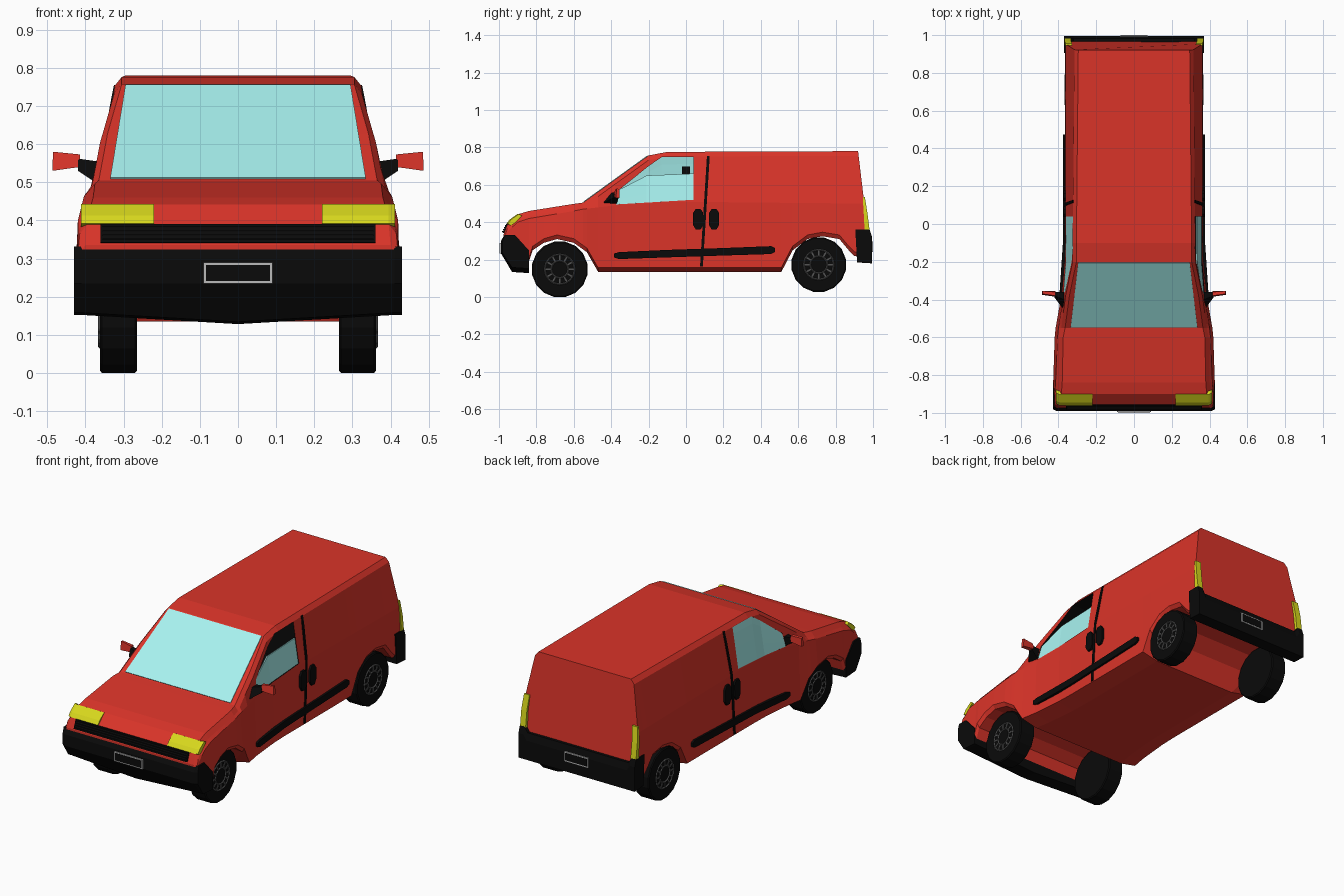
import bpy, bmesh, math
from mathutils import Vector

if "Cube" in bpy.data.objects:
    bpy.data.objects.remove(bpy.data.objects["Cube"])


def material(name, rgb):
    m = bpy.data.materials.new(name)
    m.diffuse_color = (*rgb, 1)
    m.use_nodes = True
    m.node_tree.nodes["Principled BSDF"].inputs["Base Color"].default_value = m.diffuse_color
    return m


RED = material("red_paint", (0.70, 0.034, 0.022))
BLACK = material("black_plastic", (0.003, 0.003, 0.003))
GLASS = material("glass", (0.39, 0.89, 0.87))
YELLOW = material("lamp_yellow", (0.68, 0.68, 0.012))
SILVER = material("silver", (0.5, 0.5, 0.5))
GREY = material("rim_grey", (0.09, 0.09, 0.09))


def mesh_object(name, verts, faces, mat):
    me = bpy.data.meshes.new(name)
    me.from_pydata([tuple(v) for v in verts], [], faces)
    bm = bmesh.new()
    bm.from_mesh(me)
    bmesh.ops.recalc_face_normals(bm, faces=bm.faces)
    bm.to_mesh(me)
    bm.free()
    me.materials.append(mat)
    ob = bpy.data.objects.new(name, me)
    bpy.context.collection.objects.link(ob)
    return ob


def loft(name, rings, mat):
    n = len(rings[0])
    verts = [v for r in rings for v in r]
    faces = [(i * n + j, i * n + (j + 1) % n, (i + 1) * n + (j + 1) % n, (i + 1) * n + j)
             for i in range(len(rings) - 1) for j in range(n)]
    faces += [tuple(range(n)), tuple(range(len(verts) - n, len(verts)))]
    return mesh_object(name, verts, faces, mat)


def prism(name, profile, x0, x1, mat):
    return loft(name, [[(x, y, z) for y, z in profile] for x in (x0, x1)], mat)


def box(name, loc, size, mat):
    prof = [(loc[1] + a * size[1] / 2, loc[2] + b * size[2] / 2)
            for a, b in ((-1, -1), (1, -1), (1, 1), (-1, 1))]
    return prism(name, prof, loc[0] - size[0] / 2, loc[0] + size[0] / 2, mat)


def lerp(table, y):
    for a, b in zip(table, table[1:]):
        if y <= b[0]:
            t = max(0, (y - a[0]) / (b[0] - a[0]))
            return [p + (q - p) * t for p, q in zip(a[1:], b[1:])]
    return list(table[-1][1:])


# Body shape: y, sill half width, belt height, belt half width, top height, top half width
UPPER = [(-.975, .415, .305, .42, .335, .42), (-.955, .42, .35, .42, .39, .415),
         (-.90, .425, .40, .42, .442, .405), (-.84, .428, .42, .415, .46, .40),
         (-.60, .42, .46, .405, .498, .395), (-.55, .415, .47, .40, .505, .385),
         (-.38, .385, .49, .375, .628, .362), (-.20, .368, .50, .362, .757, .325),
         (-.10, .365, .51, .362, .776, .325), (.92, .365, .50, .362, .78, .315)]
# Underside with wheel arches: y, z
LOWER = [(-.975, .265), (-.93, .22), (-.84, .19), (-.82, .25), (-.76, .29), (-.69, .31),
         (-.60, .29), (-.53, .24), (-.47, .135), (.51, .135), (.57, .25), (.65, .31),
         (.73, .325), (.82, .31), (.87, .25), (.90, .22), (.92, .22)]


def section(y):
    w, zb, wb, zt, wt = lerp(UPPER, y)
    z0 = lerp(LOWER, y)[0]
    inset = .1 if z0 < .14 else .015  # floor edge tucks in between the wheels
    return [(w - inset, z0), (w, z0 + .022), (wb, zb), (wt, zt - .025), (wt - .02, zt)]


def side_x(y, z):
    return lerp([(b, a) for a, b in section(y)], z)[0]


rings = []
for y in sorted({r[0] for r in UPPER} | {r[0] for r in LOWER}):
    half = section(y)
    ring = [(x, y, z) for x, z in half] + [(-x, y, z) for x, z in reversed(half)]
    if y == .92:  # sloping tailgate
        ring = [(x, y + min(.055, .05 * (.78 - z) / .42), z) for x, _, z in ring]
    rings.append(ring)
body = loft("body", rings, RED)

# Cabin opening through both front doors
cutter = prism("cabin_cutter", [(-.375, .495), (.04, .52), (.04, .75), (-.13, .748),
                                (-.2, .70), (-.355, .575)], -.6, .6, BLACK)
cutter.hide_render = True
mod = body.modifiers.new("cabin", "BOOLEAN")
mod.object, mod.operation, mod.solver = cutter, "DIFFERENCE", "EXACT"
mod.material_mode = "TRANSFER"
bpy.context.view_layer.objects.active = body
bpy.ops.object.modifier_apply(modifier="cabin")
bpy.data.objects.remove(cutter)


def patch(name, cols, mat, off=.003, thick=.008, sides=(1, -1), rows=6):
    """Strip that follows the body side; cols are (y low, z low, y high, z high)."""
    for s in sides:
        outer, inner = [], []
        for ya, za, yb, zb in cols:
            for i in range(rows + 1):
                t = i / rows
                y, z = ya + (yb - ya) * t, za + (zb - za) * t
                x = side_x(y, z) + off
                outer.append((s * x, y, z))
                inner.append((s * (x - thick), y, z))
        m, k, n = len(cols), rows + 1, len(outer)
        faces = []
        for c in range(m - 1):
            for r in range(rows):
                q = (c * k + r, c * k + r + 1, (c + 1) * k + r + 1, (c + 1) * k + r)
                faces += [q, tuple(i + n for i in q)]
        rim = ([c * k for c in range(m)] + [(m - 1) * k + r for r in range(1, k)]
               + [c * k + rows for c in range(m - 2, -1, -1)] + list(range(rows - 1, 0, -1)))
        faces += [(a, b, b + n, a + n) for a, b in zip(rim, rim[1:] + rim[:1])]
        mesh_object(name + ("_right" if s > 0 else "_left"), outer + inner, faces, mat)


# Door glass: left one closed, right one partly lowered
patch("door_glass", [(-.375, .495, -.355, .575), (-.2, .505, -.2, .70),
                     (-.13, .51, -.13, .748), (.04, .52, .04, .75)], GLASS, 0, .006, (-1,))
patch("door_glass", [(-.375, .495, -.355, .575), (-.21, .505, -.21, .65),
                     (.04, .52, .04, .66)], GLASS, -.004, .006, (1,))
box("headrest", (0, 0, .675), (.12, .045, .045), BLACK)

# Door gap, side trim and handles
patch("door_gap", [(.075, .162, .112, .755), (.09, .162, .127, .755)], BLACK, .005, .012, rows=10)
patch("side_trim", [(-.385, .212, -.385, .232), (-.36, .203, -.36, .24), (-.1, .212, -.1, .252),
                    (.2, .222, .2, .262), (.455, .23, .455, .272), (.475, .24, .475, .262)],
      BLACK, .012, .02, rows=1)
for i, y in enumerate((.065, .15)):
    patch(f"door_handle_{i + 1}", [(y - .027, .385, y - .027, .45), (y - .012, .36, y - .012, .472),
                                   (y + .012, .36, y + .012, .472), (y + .027, .385, y + .027, .45)],
          BLACK, .012, .02, rows=2)

# Windscreen
up = Vector((0, -.585, .81)) * .004
quad = [Vector(p) for p in ((-.335, -.545, .5086), (.335, -.545, .5086),
                            (.295, -.205, .7534), (-.295, -.205, .7534))]
loft("windscreen", [[v - up for v in quad], [v + up for v in quad]], GLASS)

# Bumpers
FRONT = [(-.915, .332), (-.97, .332), (-.99, .30), (-.99, .235), (-.93, .158), (-.84, .152), (-.84, .25)]
rings = []
for x in (-.43, -.41, 0, .41, .43):
    front = -.98 if abs(x) > .42 else -1
    drop = .024 if x == 0 else 0
    rings.append([(x, max(y, front), z - drop * (z < .16)) for y, z in FRONT])
loft("front_bumper", rings, BLACK)
# Rear bumper: lower across the tailgate than at the corners
loft("rear_bumper", [[(x, .905, top), (x, .982, top), (x, .995, top - .04), (x, .995, .18), (x, .915, .185)]
                     for x, top in ((-.37, .36), (-.34, .36), (-.32, .33), (.32, .33), (.34, .36), (.37, .36))],
     BLACK)

# Number plates: silver frame with dark centre
for name, y, z, w, d in (("front_plate", -.991, .262, .182, -1), ("rear_plate", .994, .268, .15, 1)):
    box(name + "_frame", (0, y, z), (w, .01, .056), SILVER)
    box(name, (0, y + d * .002, z), (w - .014, .01, .042), BLACK)

# Grille with slats
prism("grille", [(-.981, .342), (-.962, .39), (-.945, .388), (-.96, .34)], -.36, .36, BLACK)
for i in range(4):
    box(f"grille_slat_{i + 1}", (0, -.978 + i * .0048, .35 + i * .011), (.71, .01, .004), BLACK)

# Lamps
for s, side in ((1, "right"), (-1, "left")):
    loft("headlight_" + side, [[(s * x, y + dy, z) for y, z in
                                ((-.96, .392), (-.944, .413), (-.902, .4435), (-.885, .435), (-.94, .38))]
                               for x, dy in ((.22, 0), (.395, 0), (.412, .008))], YELLOW)
    loft("tail_light_" + side, [[(s * x, y, z) for x, y in ((xo - .035, ya), (xo, ya), (xo, yb), (xo - .035, yb))]
                                for z, xo, ya, yb in ((.355, .369, .955, .982), (.45, .369, .95, .97),
                                                      (.535, .362, .945, .956))], YELLOW)
    # Door mirrors
    loft("mirror_mount_" + side, [[(s * .375, -.45, .50), (s * .375, -.37, .50),
                                   (s * .37, -.36, .555), (s * .37, -.40, .555)],
                                  [(s * .42, -.39, .53), (s * .42, -.36, .53),
                                   (s * .42, -.36, .562), (s * .42, -.38, .562)]], BLACK)
    loft("mirror_" + side, [[(s * .415, -.385, .54), (s * .415, -.355, .54),
                             (s * .415, -.36, .573), (s * .415, -.38, .573)],
                            [(s * .487, -.375, .53), (s * .487, -.355, .53),
                             (s * .485, -.355, .578), (s * .485, -.37, .58)]], RED)


# Wheels: tyre with ringed and spoked rim
def circle(x, y, z, r, n=16):
    return [(x, y + r * math.sin(2 * math.pi * (i + .5) / n), z + r * math.cos(2 * math.pi * (i + .5) / n))
            for i in range(n)]


for name, y, z, r in (("front", -.675, .148, .1509), ("rear", .71, .173, .148)):
    for s, side in ((1, "right"), (-1, "left")):
        tag = f"{name}_{side}"
        loft("wheel_" + tag, [circle(s * x, y, z, q) for x, q in
                              ((.265, r - .006), (.27, r), (.357, r), (.362, r - .006))], BLACK)
        for rad in (.08, .046):
            bpy.ops.mesh.primitive_torus_add(major_segments=16, minor_segments=4, major_radius=rad,
                                             minor_radius=.006, location=(s * .361, y, z),
                                             rotation=(0, math.pi / 2, 0))
            ring = bpy.context.object
            ring.name = "rim_ring_" + tag
            ring.data.materials.append(GREY)
        for i in range(12):
            ob = box("rim_spoke_" + tag, (0, .064, 0), (.006, .036, .008), GREY)
            ob.location = (s * .362, y, z)
            ob.rotation_euler.x = i * math.pi / 6
